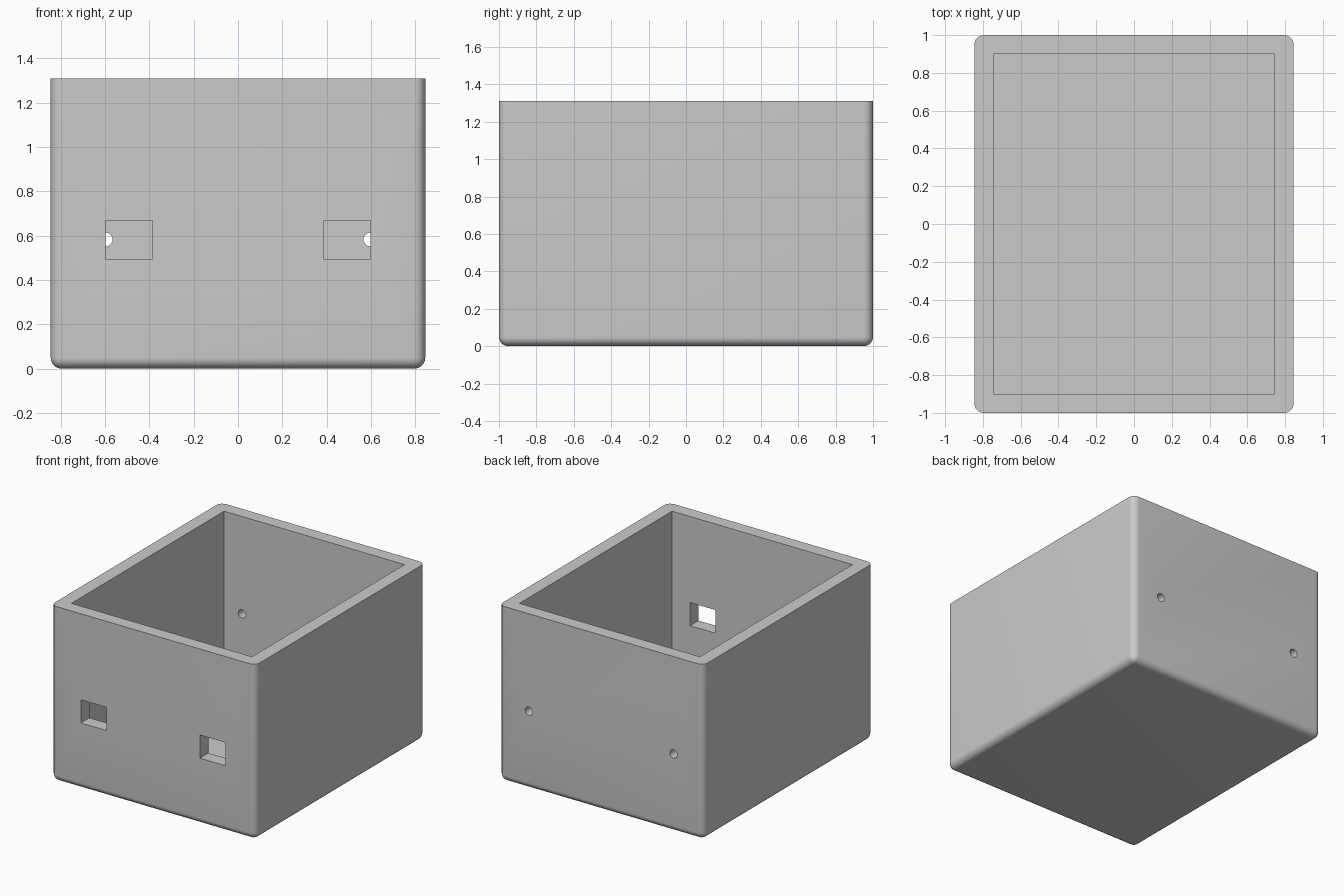
import bpy, bmesh, math
from mathutils import Matrix, Vector

cube = bpy.data.objects.get("Cube")
if cube:
    bpy.data.objects.remove(cube, do_unlink=True)

grey = bpy.data.materials.new("light grey")
grey.use_nodes = True
grey.diffuse_color = (0.6, 0.6, 0.6, 1)
grey.node_tree.nodes["Principled BSDF"].inputs["Base Color"].default_value = (0.6, 0.6, 0.6, 1)

WIDTH, DEPTH, HEIGHT = 1.69, 2.0, 1.31
WALL, RADIUS = 0.1, 0.05
HOLE_X, HOLE_Z = 0.597, 0.583


def add_object(name, bm):
    mesh = bpy.data.meshes.new(name)
    bm.to_mesh(mesh)
    bm.free()
    mesh.materials.append(grey)
    obj = bpy.data.objects.new(name, mesh)
    bpy.context.collection.objects.link(obj)
    return obj


def block(low, high):
    low, high = Vector(low), Vector(high)
    bm = bmesh.new()
    bmesh.ops.create_cube(bm, size=1, matrix=Matrix.Translation((low + high) / 2)
                          @ Matrix.Diagonal((*(high - low), 1)))
    return bm


def cut(target, name, bm):
    cutter = add_object(name, bm)
    cutter.hide_render = True
    mod = target.modifiers.new(name, 'BOOLEAN')
    mod.operation, mod.solver, mod.object = 'DIFFERENCE', 'EXACT', cutter
    bpy.context.view_layer.objects.active = target
    bpy.ops.object.modifier_apply(modifier=name)
    bpy.data.objects.remove(cutter, do_unlink=True)


# Outer shell: every edge rounded except the open rim
hx, hy = WIDTH / 2, DEPTH / 2
bm = block((-hx, -hy, 0), (hx, hy, HEIGHT))
edges = [e for e in bm.edges if any(v.co.z < HEIGHT / 2 for v in e.verts)]
bmesh.ops.bevel(bm, geom=edges, offset=RADIUS, segments=8, profile=0.5,
                affect='EDGES', clamp_overlap=True)
box = add_object("open_box", bm)

# Square-cornered cavity
cut(box, "cavity", block((WALL - hx, WALL - hy, WALL), (hx - WALL, hy - WALL, HEIGHT + 0.2)))

for side in (-1, 1):
    # Rectangular window in the front wall
    xs = sorted((side * 0.385, side * HOLE_X))
    cut(box, "window", block((xs[0], -hy - 0.1, 0.495), (xs[1], -hy + WALL + 0.1, 0.668)))
    # Small round hole through the back wall
    bm = bmesh.new()
    bmesh.ops.create_cone(bm, cap_ends=True, segments=32, radius1=0.031, radius2=0.031, depth=0.4,
                          matrix=Matrix.Translation((side * HOLE_X, hy - WALL / 2, HOLE_Z))
                          @ Matrix.Rotation(math.pi / 2, 4, 'X'))
    cut(box, "round_hole", bm)

bpy.ops.object.select_all(action='DESELECT')
box.select_set(True)
bpy.context.view_layer.objects.active = box
bpy.ops.object.shade_smooth_by_angle(angle=math.radians(30))
